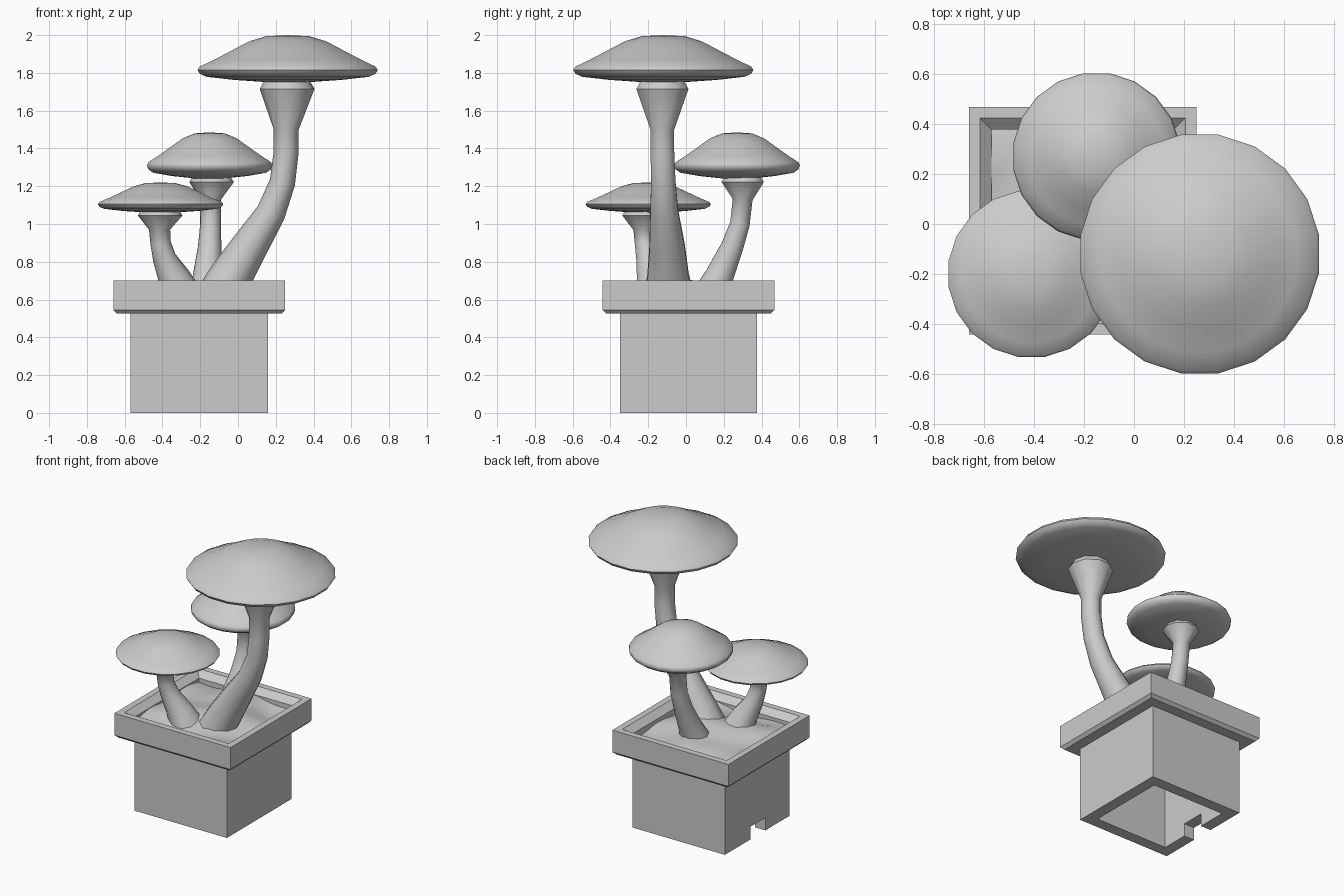
import bpy, bmesh, math
from mathutils import Vector

if "Cube" in bpy.data.objects:
    bpy.data.objects.remove(bpy.data.objects["Cube"])

PX, PY = -0.205, 0.013   # pot centre


def finish(name, bm, angle=40):
    bmesh.ops.recalc_face_normals(bm, faces=bm.faces)
    me = bpy.data.meshes.new(name)
    bm.to_mesh(me)
    bm.free()
    ob = bpy.data.objects.new(name, me)
    bpy.context.collection.objects.link(ob)
    bpy.ops.object.select_all(action='DESELECT')
    ob.select_set(True)
    bpy.context.view_layer.objects.active = ob
    bpy.ops.object.shade_smooth_by_angle(angle=math.radians(angle))
    return ob


def skin(bm, rings, closed=False):
    """Bridge successive vertex rings with quads."""
    pairs = list(zip(rings, rings[1:]))
    if closed:
        pairs.append((rings[-1], rings[0]))
    for a, b in pairs:
        n = len(a)
        for i in range(n):
            j = (i + 1) % n
            bm.faces.new((a[i], a[j], b[j], b[i]))


# Square pot with overhanging rim and open bottom: (half width, z)
bm = bmesh.new()
profile = [(.363, 0), (.363, .525), (.435, .525), (.455, .545), (.455, .70),
           (.41, .70), (.365, .66), (.365, .56), (.283, .56), (.283, 0)]
rings = [[bm.verts.new((PX + sx * h, PY + sy * h, z))
          for sx, sy in ((-1, -1), (1, -1), (1, 1), (-1, 1))] for h, z in profile]
skin(bm, rings, closed=True)
pot = finish("pot", bm, 30)

# Drain notch in the left wall
bpy.ops.mesh.primitive_cube_add(size=1, location=(PX - .33, 0.005, .03))
cutter = bpy.context.object
cutter.name = "notch_cutter"
cutter.scale = (.2, .165, .12)
cutter.hide_render = True
cutter.hide_set(True)
mod = pot.modifiers.new("notch", 'BOOLEAN')
mod.operation = 'DIFFERENCE'
mod.solver = 'EXACT'
mod.object = cutter

# Lumpy soil
bm = bmesh.new()
bmesh.ops.create_grid(bm, x_segments=16, y_segments=16, size=.37)
for v in bm.verts:
    x, y = v.co.x, v.co.y
    dome = .05 * max(0, 1 - (x * x + y * y) / .13)
    lumps = .014 * math.sin(13 * x + 4 * y) + .012 * math.cos(15 * y - 5 * x + 1)
    v.co = (PX + x, PY + y, .635 + dome + lumps)
finish("soil", bm, 60)


def cap(name, cx, cy, r, z0, zw, z1, sides=20):
    """Mushroom cap: bottom z0, widest zw, top z1."""
    bm = bmesh.new()
    up, dn = z1 - zw, zw - z0
    prof = [(.2, z0), (.6, z0 + dn * .2), (.9, z0 + dn * .45), (.975, z0 + dn * .7),
            (1, zw), (.975, zw + up * .1), (.82, zw + up * .29), (.62, zw + up * .56),
            (.43, zw + up * .82), (.24, zw + up * .97)]
    rings = []
    for k, z in prof:
        rings.append([bm.verts.new((cx + r * k * math.cos(a), cy + r * k * math.sin(a), z))
                      for a in (2 * math.pi * (i + .5) / sides for i in range(sides))])
    skin(bm, rings)
    for ring, z in ((rings[0], z0), (rings[-1], z1)):
        c = bm.verts.new((cx, cy, z))
        for i in range(sides):
            bm.faces.new((ring[i], ring[(i + 1) % sides], c))
    finish(name, bm, 60)


def stem(name, path, sides=10):
    """Bent stem through (x, y, z, radius) stations, flaring under the cap."""
    bm = bmesh.new()
    pts = [Vector(p[:3]) for p in path]
    rings = []
    for i, p in enumerate(path):
        t = (pts[min(i + 1, len(pts) - 1)] - pts[max(i - 1, 0)]).normalized()
        if i in (0, len(pts) - 1, len(pts) - 2):
            t = Vector((0, 0, 1))
        q = Vector((0, 0, 1)).rotation_difference(t)
        rings.append([bm.verts.new(pts[i] + q @ Vector((p[3] * math.cos(a), p[3] * math.sin(a), 0)))
                      for a in (2 * math.pi * k / sides for k in range(sides))])
    skin(bm, rings)
    bm.faces.new(rings[0])
    bm.faces.new(rings[-1])
    finish(name, bm, 45)


# Tall mushroom
cap("tall_cap", .263, -.12, .483, 1.75, 1.815, 2.0)
stem("tall_stem", [(-.10, -.09, .62, .14), (-.04, -.095, .72, .115), (.06, -.10, .88, .098),
                   (.175, -.115, 1.06, .078), (.235, -.12, 1.22, .068), (.255, -.125, 1.38, .066),
                   (.255, -.125, 1.50, .066), (.26, -.125, 1.715, .145), (.26, -.125, 1.755, .122)])

# Back mushroom
cap("back_cap", -.15, .27, .337, 1.24, 1.31, 1.485)
stem("back_stem", [(-.165, .12, .62, .11), (-.16, .175, .72, .08), (-.15, .245, .88, .062),
                   (-.145, .285, 1.0, .055), (-.145, .30, 1.13, .055),
                   (-.14, .30, 1.222, .118), (-.14, .30, 1.25, .10)])

# Left mushroom
cap("left_cap", -.41, -.2, .336, 1.06, 1.105, 1.22)
stem("left_stem", [(-.29, -.15, .62, .12), (-.34, -.18, .72, .085), (-.39, -.205, .82, .062),
                   (-.41, -.22, .90, .054), (-.415, -.225, .97, .056),
                   (-.412, -.225, 1.045, .118), (-.412, -.225, 1.075, .10)])
